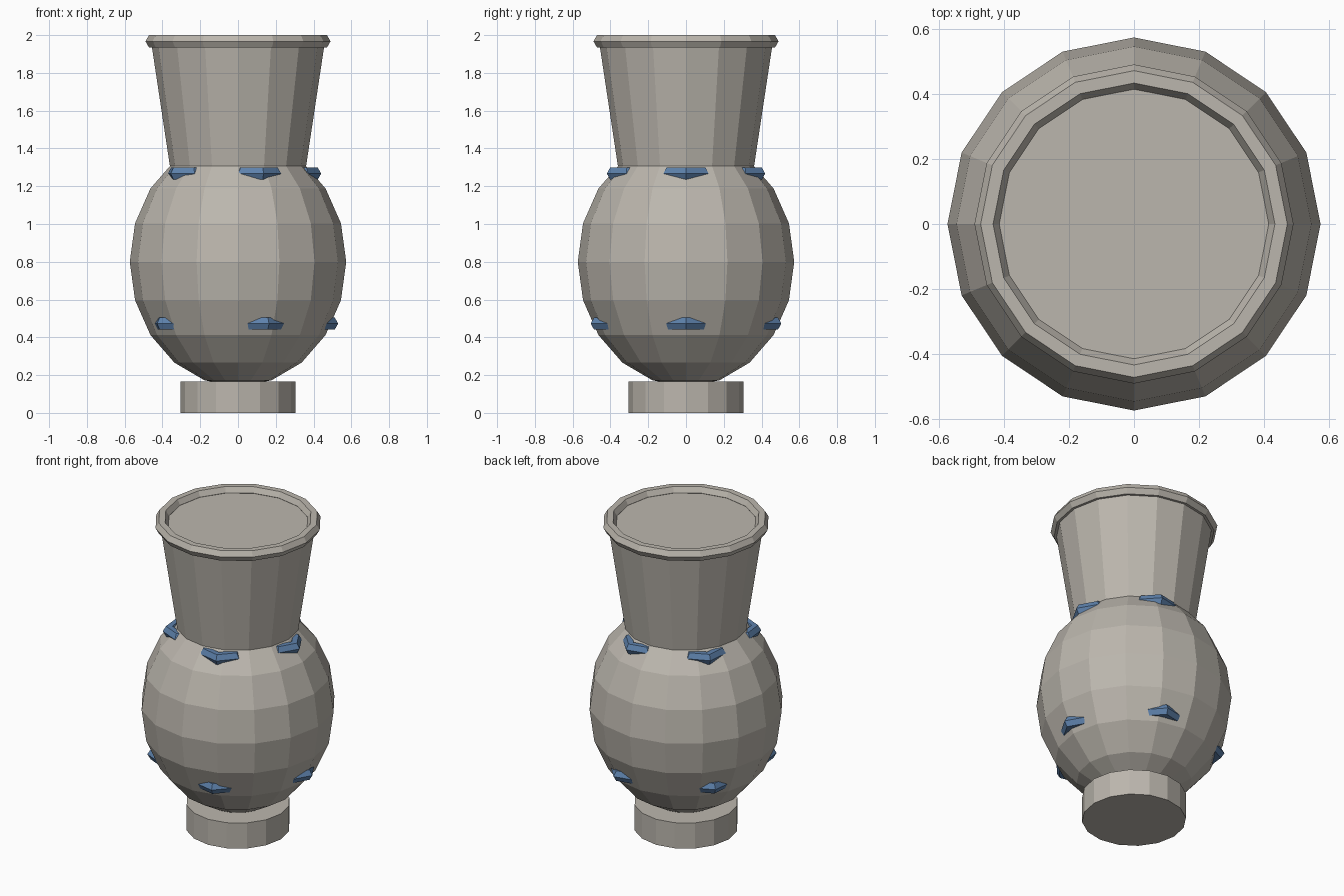
import bpy
import bmesh
from math import cos, sin, pi, radians
from mathutils import Matrix

cube = bpy.data.objects.get("Cube")
if cube:
    bpy.data.objects.remove(cube, do_unlink=True)

SIDES = 16


def make_material(name, rgb):
    mat = bpy.data.materials.new(name)
    mat.use_nodes = True
    mat.diffuse_color = (*rgb, 1)
    mat.node_tree.nodes["Principled BSDF"].inputs["Base Color"].default_value = (*rgb, 1)
    return mat


stone = make_material("warm grey stone", (0.50, 0.47, 0.42))
blue = make_material("glazed blue", (0.11, 0.22, 0.41))


def finish(name, bm, mat):
    bmesh.ops.recalc_face_normals(bm, faces=bm.faces)
    mesh = bpy.data.meshes.new(name)
    bm.to_mesh(mesh)
    bm.free()
    mesh.materials.append(mat)
    obj = bpy.data.objects.new(name, mesh)
    bpy.context.collection.objects.link(obj)
    return obj


def frustum(name, r_low, r_high, z_low, z_high, mat):
    bm = bmesh.new()
    # half a turn puts a corner on each axis
    bmesh.ops.create_cone(bm, cap_ends=True, segments=SIDES, radius1=r_low, radius2=r_high,
                          depth=z_high - z_low,
                          matrix=Matrix.Translation((0, 0, (z_low + z_high) / 2)))
    return finish(name, bm, mat)


def ring(name, major, minor, segments, mat, section=6):
    bm = bmesh.new()
    loops = []
    for i in range(segments):
        a = 2 * pi * i / segments
        loop = []
        for j in range(section):
            b = 2 * pi * j / section
            r = major + minor * cos(b)
            loop.append(bm.verts.new((r * cos(a), r * sin(a), minor * sin(b))))
        loops.append(loop)
    for i in range(segments):
        here, after = loops[i], loops[(i + 1) % segments]
        for j in range(section):
            k = (j + 1) % section
            bm.faces.new((here[j], after[j], after[k], here[k]))
    return finish(name, bm, mat)


# Foot
frustum("foot", 0.305, 0.305, 0, 0.165, stone)

# Faceted belly
bm = bmesh.new()
bmesh.ops.create_uvsphere(bm, u_segments=SIDES, v_segments=10, radius=1,
                          matrix=Matrix.Translation((0, 0, 0.8)) @ Matrix.Diagonal((0.573, 0.573, 0.66, 1)))
finish("belly", bm, stone)

# Flaring neck with a closed mouth
frustum("neck", 0.355, 0.46, 1.27, 1.965, stone)

# Rim
rim = ring("rim", 0.452, 0.038, SIDES, stone)
rim.location.z = 1.967

# Two rows of hexagonal rings, sunk into the belly so a corner shows
for row, reach, height in (("upper", 0.303, 1.267), ("lower", 0.393, 0.473)):
    for i in range(5):
        angle = radians(72 * i)
        stud = ring(f"{row}_ornament_{i + 1}", 0.1, 0.0375, 6, blue)
        stud.location = (reach * cos(angle), reach * sin(angle), height)
        stud.rotation_euler.z = angle
